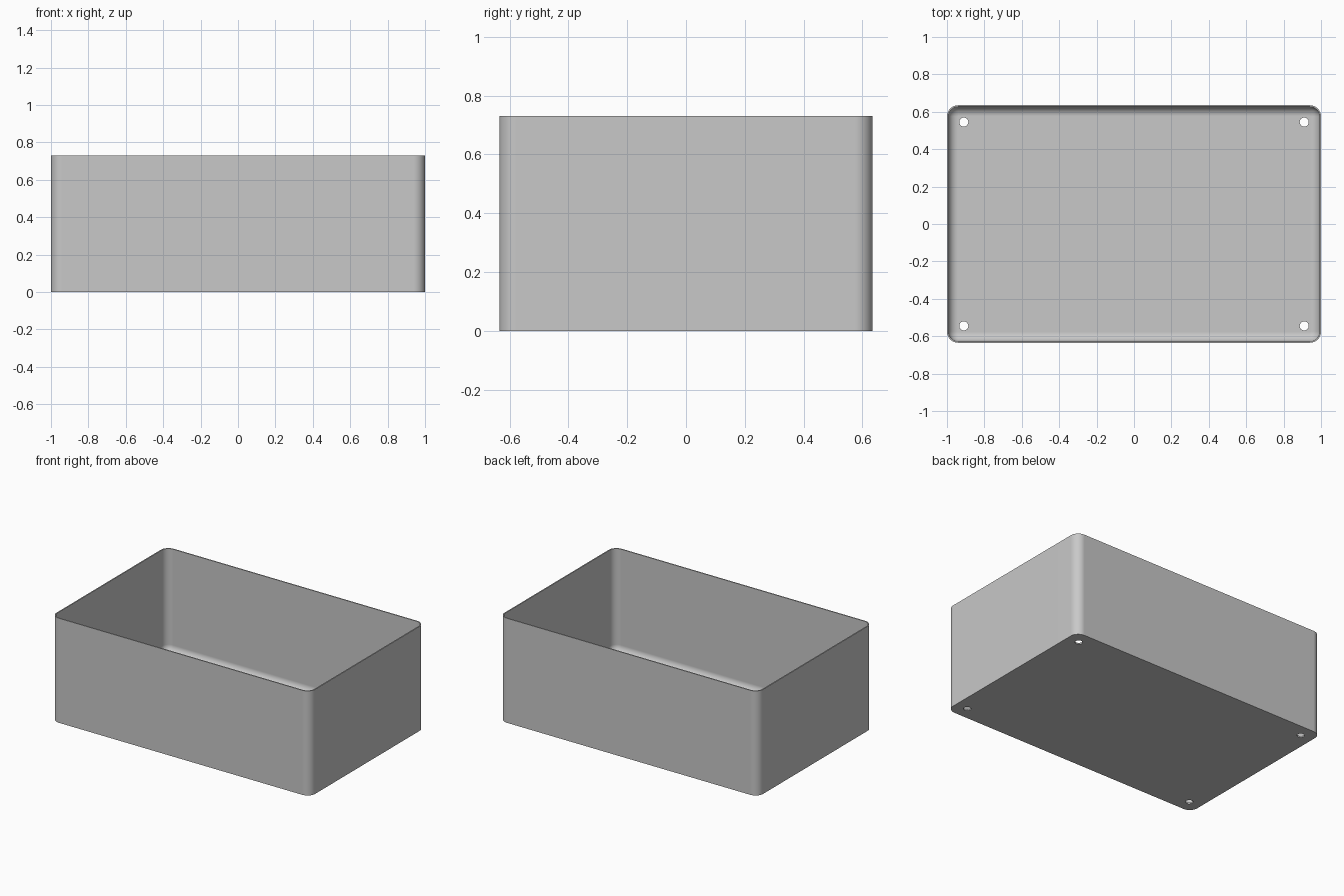
import bpy, bmesh
from math import sin, cos, pi

cube = bpy.data.objects.get("Cube")
if cube:
    bpy.data.objects.remove(cube)

HALF_X, HALF_Y, HEIGHT = 1.0, 0.635, 0.73
WALL, FLOOR = 0.008, 0.01
CORNER, FILLET = 0.06, 0.05
HOLE_X, HOLE_Y, HOLE_R = 0.91, 0.545, 0.024
STEPS = 10

grey = bpy.data.materials.new("light grey plastic")
grey.use_nodes = True
grey.diffuse_color = (0.58, 0.58, 0.58, 1)
grey.node_tree.nodes["Principled BSDF"].inputs["Base Color"].default_value = grey.diffuse_color


def ring(bm, inset, z):
    """Rounded rectangle of vertices, set in from the outer wall."""
    r = CORNER - inset
    cx, cy = HALF_X - CORNER, HALF_Y - CORNER
    verts = []
    for k, (sx, sy) in enumerate([(1, 1), (-1, 1), (-1, -1), (1, -1)]):
        for i in range(STEPS + 1):
            a = (k + i / STEPS) * pi / 2
            verts.append(bm.verts.new((sx * cx + r * cos(a), sy * cy + r * sin(a), z)))
    return verts


# Open tray: outer wall, rim, inner wall, rounded inner floor edge
profile = [(0, 0), (0, HEIGHT), (WALL, HEIGHT)]
for i in range(STEPS + 1):
    a = i / STEPS * pi / 2
    profile.append((WALL + FILLET * (1 - cos(a)), FLOOR + FILLET * (1 - sin(a))))

bm = bmesh.new()
rings = [ring(bm, inset, z) for inset, z in profile]
for low, high in zip(rings, rings[1:]):
    n = len(low)
    for i in range(n):
        j = (i + 1) % n
        bm.faces.new((low[i], low[j], high[j], high[i]))
bm.faces.new(rings[0][::-1])
bm.faces.new(rings[-1])
bmesh.ops.recalc_face_normals(bm, faces=bm.faces)
mesh = bpy.data.meshes.new("open_box")
bm.to_mesh(mesh)
bm.free()
box = bpy.data.objects.new("open_box", mesh)
bpy.context.collection.objects.link(box)
mesh.materials.append(grey)

# Four screw holes through the floor
cutters = []
for sx in (-1, 1):
    for sy in (-1, 1):
        bpy.ops.mesh.primitive_cylinder_add(vertices=32, radius=HOLE_R, depth=0.08,
                                            location=(sx * HOLE_X, sy * HOLE_Y, 0))
        cutter = bpy.context.object
        cutter.name = "hole_cutter"
        cutter.hide_render = True
        cutter.data.materials.append(grey)
        cut = box.modifiers.new("screw_hole", "BOOLEAN")
        cut.operation, cut.solver, cut.object = "DIFFERENCE", "EXACT", cutter
        cutters.append(cutter)

bpy.ops.object.select_all(action="DESELECT")
box.select_set(True)
bpy.context.view_layer.objects.active = box
for name in [m.name for m in box.modifiers]:
    bpy.ops.object.modifier_apply(modifier=name)
for cutter in cutters:
    bpy.data.objects.remove(cutter)

# Smooth corners, with crisp rim and flat panels
bpy.ops.object.shade_smooth_by_angle(angle=pi / 6)
box.modifiers.new("flat_panels", "WEIGHTED_NORMAL").keep_sharp = True
